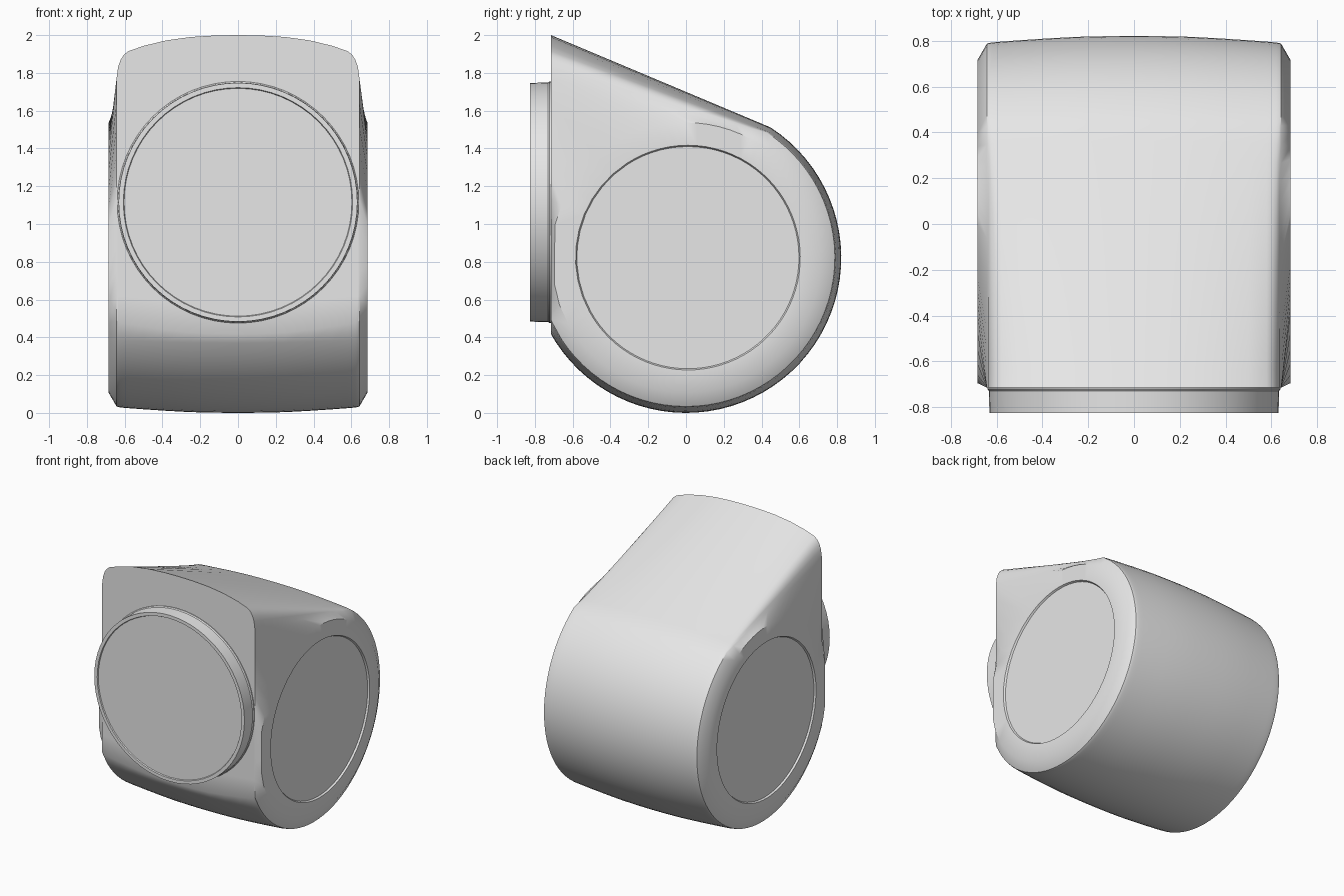
import bpy, bmesh, math
from mathutils import Vector

cube = bpy.data.objects.get("Cube")
if cube:
    bpy.data.objects.remove(cube, do_unlink=True)

grey = bpy.data.materials.new("light grey")
grey.use_nodes = True
grey.diffuse_color = (0.8, 0.8, 0.8, 1)
grey.node_tree.nodes["Principled BSDF"].inputs["Base Color"].default_value = (0.8, 0.8, 0.8, 1)

CENTRE_Z = 0.822
FRONT_Y = -0.715
ARC, FRONT, TOP = 48, 10, 14          # segments along each part of the outline
A_TOP, A_LOW, A_TIP = 57, -151, -237  # where the arc starts, ends, and the tip direction


def blend(a, b, n):
    return [a + (b - a) * i / n for i in range(n)]


ANGLES = [math.radians(a) for a in
          blend(A_TOP, A_LOW, ARC) + blend(A_LOW, A_TIP, FRONT) + blend(A_TIP, A_TOP - 360, TOP)]


def disc_ring(x, r, y=0.0):
    """Circle in the side plane, with points matching the teardrop outline."""
    return [Vector((x, max(y + r * math.cos(a), -0.695), CENTRE_Z + r * math.sin(a))) for a in ANGLES]


def teardrop(x, r, tip):
    """Round back and belly, flat front, sloping top that rises to the tip."""
    pts = disc_ring(x, r)[:ARC]
    for p, a in zip(pts, ANGLES):
        p.y = max(r * math.cos(a), FRONT_Y)
    low = Vector((x, FRONT_Y, CENTRE_Z - math.sqrt(r * r - FRONT_Y ** 2)))
    peak = Vector((x, FRONT_Y, tip))
    return pts + blend(low, peak, FRONT) + blend(peak, pts[0], TOP)


def loft(name, rings, cap_start=True, angle=35):
    bm = bmesh.new()
    loops = [[bm.verts.new(p) for p in ring] for ring in rings]
    for a, b in zip(loops, loops[1:]):
        for i in range(len(a)):
            j = (i + 1) % len(a)
            bm.faces.new((a[i], a[j], b[j], b[i]))
    bm.faces.new(loops[-1])
    if cap_start:
        bm.faces.new(loops[0][::-1])
    bmesh.ops.recalc_face_normals(bm, faces=bm.faces)
    mesh = bpy.data.meshes.new(name)
    bm.to_mesh(mesh)
    bm.free()
    mesh.materials.append(grey)
    obj = bpy.data.objects.new(name, mesh)
    bpy.context.collection.objects.link(obj)
    bpy.ops.object.select_all(action='DESELECT')
    obj.select_set(True)
    bpy.context.view_layer.objects.active = obj
    bpy.ops.object.shade_smooth_by_angle(angle=math.radians(angle))
    return obj


# Housing: half sections from the middle to one side (x, radius, tip height)
sections = [(0, .822, 2.0), (.12, .821, 1.998), (.25, .818, 1.99), (.38, .811, 1.972),
            (.5, .803, 1.943), (.58, .797, 1.915), (.605, .795, 1.895), (.622, .793, 1.868),
            (.635, .791, 1.83), (.643, .788, 1.77)]
half = [teardrop(*s) for s in sections]
# Rounded shoulder, flat side and shallow round recess
half += [disc_ring(.685, .715), disc_ring(.685, .595, .01),
         disc_ring(.672, .588, .01)]
mirrored = [[Vector((-p.x, p.y, p.z)) for p in ring] for ring in half[:0:-1]]
loft("housing", mirrored + half)


# Round front lens with a thin rim
def lens_ring(y, r, n=64):
    return [Vector((r * math.cos(math.tau * i / n), y, 1.115 + r * math.sin(math.tau * i / n)))
            for i in range(n)]


loft("front_lens", [lens_ring(*s) for s in
                    [(-.70, .64), (-.722, .64), (-.73, .634), (-.825, .632),
                     (-.825, .607), (-.817, .603)]])
